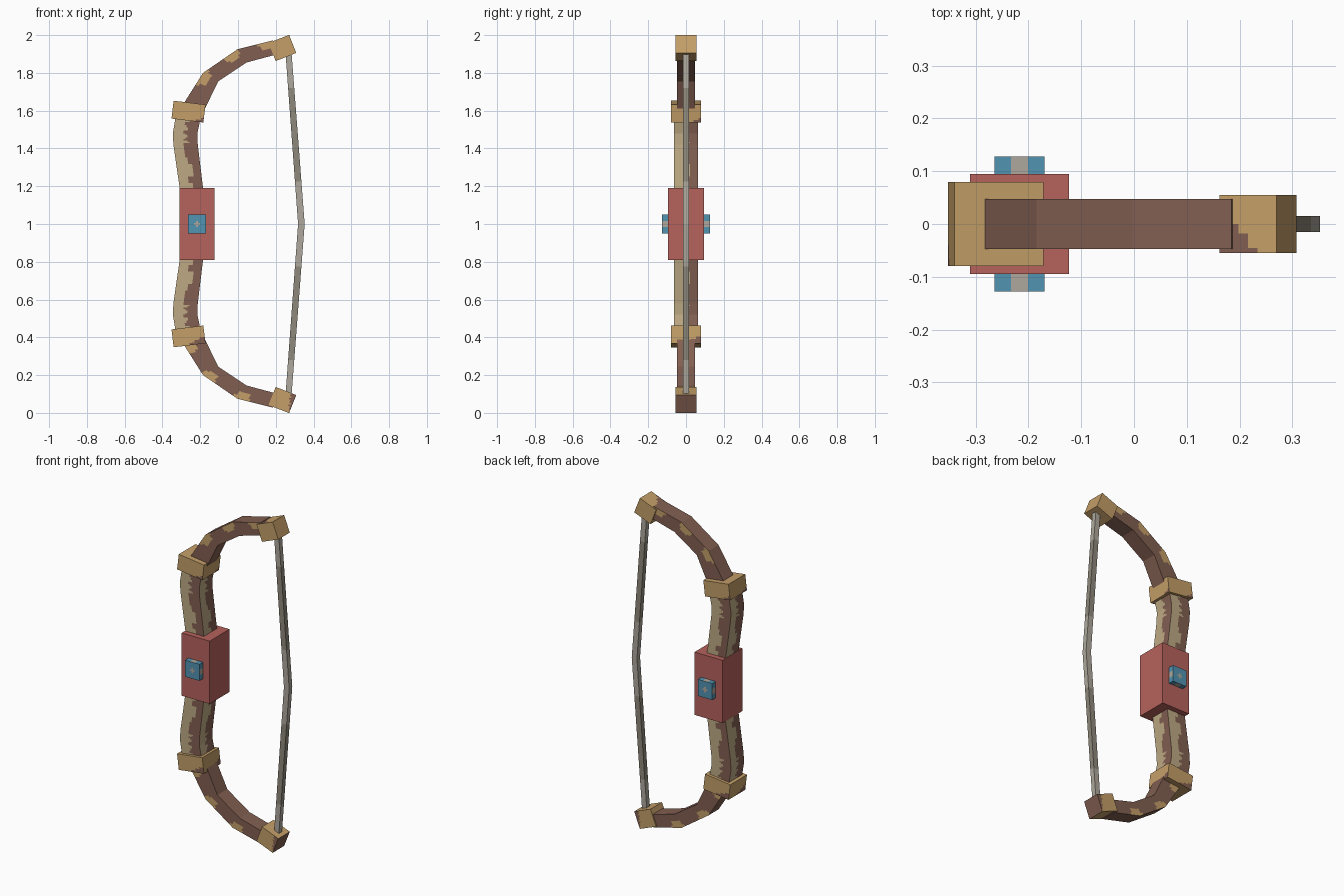
import bpy, bmesh, random
from math import sin, cos, radians
from mathutils import Vector

random.seed(4)
if "Cube" in bpy.data.objects:
    bpy.data.objects.remove(bpy.data.objects["Cube"])


def material(name, *rgb):
    lin = [((c / 255 + 0.055) / 1.055) ** 2.4 for c in rgb] + [1]
    m = bpy.data.materials.new(name)
    m.use_nodes = True
    m.diffuse_color = lin
    m.node_tree.nodes["Principled BSDF"].inputs["Base Color"].default_value = lin
    return m


brown = material("bark brown", 130, 95, 81)
tan = material("pale wood", 190, 170, 132)
gold = material("gold wood", 196, 159, 104)
red = material("grip red", 182, 98, 92)
blue = material("gem blue", 82, 147, 178)
grey = material("light grey", 175, 169, 157)
dark = material("dark grey", 143, 137, 123)


def block(name, cells, warp, mats, paint=None):
    """Unit cube cut into cells, painted by rule in local space, then bent by warp."""
    bm = bmesh.new()
    bmesh.ops.create_cube(bm, size=1)
    for axis, n in enumerate(cells):
        for i in range(1, n):
            co, no = Vector(), Vector()
            co[axis], no[axis] = i / n - 0.5, 1
            bmesh.ops.bisect_plane(bm, geom=bm.verts[:] + bm.edges[:] + bm.faces[:],
                                   plane_co=co, plane_no=no)
    bm.normal_update()
    if paint:
        for f in bm.faces:
            f.material_index = int(paint(f.calc_center_median(), f.normal))
    for v in bm.verts:
        v.co = warp(v.co)
    bmesh.ops.recalc_face_normals(bm, faces=bm.faces[:])
    me = bpy.data.meshes.new(name)
    bm.to_mesh(me)
    bm.free()
    for m in mats:
        me.materials.append(m)
    bpy.context.collection.objects.link(bpy.data.objects.new(name, me))


def box(cx, cz, w, d, h, angle=0):
    c, s = cos(radians(angle)), sin(radians(angle))
    return lambda p: Vector((cx + p.x * w * c - p.z * h * s, p.y * d,
                             cz + p.x * w * s + p.z * h * c))


def bend(outer, inner, depth):
    """Sweep between an outer and an inner edge, both lists of (x, z)."""
    def at(line, t):
        spans = len(line) - 1
        k = max(0, min(int(t * spans + 1e-4), spans - 1))
        return Vector(line[k]).lerp(Vector(line[k + 1]), t * spans - k)

    def warp(p):
        x, z = at(outer, p.z + 0.5).lerp(at(inner, p.z + 0.5), p.x + 0.5)
        return Vector((x, p.y * depth, z))
    return warp


def upright(warp):
    return warp


def flipped(warp):
    def low(p):
        q = warp(p)
        return Vector((q.x, q.y, 2 - q.z))
    return low


def across(p, n):
    """Left-to-right position on a side face seen from outside."""
    return p.y * n.x - p.x * n.y


# Ragged edge between the two wood colours
rows = 24
ragged = [0.04 + random.choice((-0.12, -0.04, 0.04, 0.1)) for _ in range(rows)]


def two_tone(p, n):
    if abs(n.z) > 0.5:
        return False
    return across(p, n) > ragged[int((p.z + 0.5) * rows)]


# Rounded gold patches along the outer edge of a limb
def spots(centres):
    def paint(p, n):
        if abs(n.y) < 0.5:
            return False
        return any(((p.z + 0.5 - t) / 0.07) ** 2 + ((p.x + 0.5) / 0.55) ** 2 < 1
                   for t in centres)
    return paint


# Brown wear on the collars and tips
def worn_corner(limit):
    def paint(p, n):
        if abs(n.z) > 0.5:
            return False
        return across(p, n) - p.z + 0.06 * sin(p.z * 40) > limit
    return paint


def worn_top(p, n):
    return n.z > 0.5 and p.y + 1.2 * p.x + 0.05 * sin(p.x * 40) < -0.3


def worn_tip(p, n):
    if n.z < -0.5 or n.x < -0.5:
        return False
    return p.x > 0.2 + 0.3 * (p.z + 0.5) + 0.04 * sin(p.z * 40)


def string_bands(p, n):
    return -0.23 < p.z < 0.3


handle_wood = bend([(-0.303, 1.15), (-0.342, 1.42), (-0.345, 1.48), (-0.325, 1.6)],
                   [(-0.18, 1.15), (-0.213, 1.42), (-0.215, 1.48), (-0.19, 1.6)], 0.125)
limb = bend([(-0.305, 1.61), (-0.185, 1.80), (-0.003, 1.925), (0.185, 1.972)],
            [(-0.18, 1.60), (-0.105, 1.755), (0.045, 1.855), (0.22, 1.902)], 0.095)
tip = box(0.235, 1.932, 0.117, 0.11, 0.103, 21.5)
string = bend([(0.318, 1.0), (0.252, 1.9)], [(0.353, 1.0), (0.284, 1.9)], 0.03)

# Mirrored upper and lower halves
for side, place, marks, tip_wear in (("upper", upright, (0.3, 0.6, 0.92), worn_top),
                                     ("lower", flipped, (0.06, 0.37, 0.7), worn_tip)):
    block(side + "_handle_wood", (12, 12, rows), place(handle_wood), (tan, brown), two_tone)
    block(side + "_limb", (6, 1, 45), place(limb), (brown, gold), spots(marks))
    block(side + "_tip", (12, 12, 12), place(tip), (gold, brown), tip_wear)
    block(side + "_string", (1, 1, 20), place(string), (grey, dark), string_bands)

# Collars, turned rather than flipped so the wear stays at the bottom of both
for side, z, angle, limit in (("upper", 1.595, -7, 0.72), ("lower", 0.405, 7, 0.5)):
    block(side + "_collar", (12, 12, 8), box(-0.262, z, 0.17, 0.16, 0.095, angle),
          (gold, brown), worn_corner(limit))

# Grip block
block("grip", (1, 1, 1), box(-0.217, 1.0, 0.187, 0.19, 0.38), (red,))


# Gem set through the grip, pale at the centre of each face
def gem_paint(p, n):
    if abs(n.y) > 0.5:
        return abs(p.x) + abs(p.z) < 0.2
    return abs(p.x if abs(n.z) > 0.5 else p.z) < 0.17


block("gem", (9, 1, 9), box(-0.217, 1.0, 0.095, 0.256, 0.1), (blue, grey), gem_paint)
